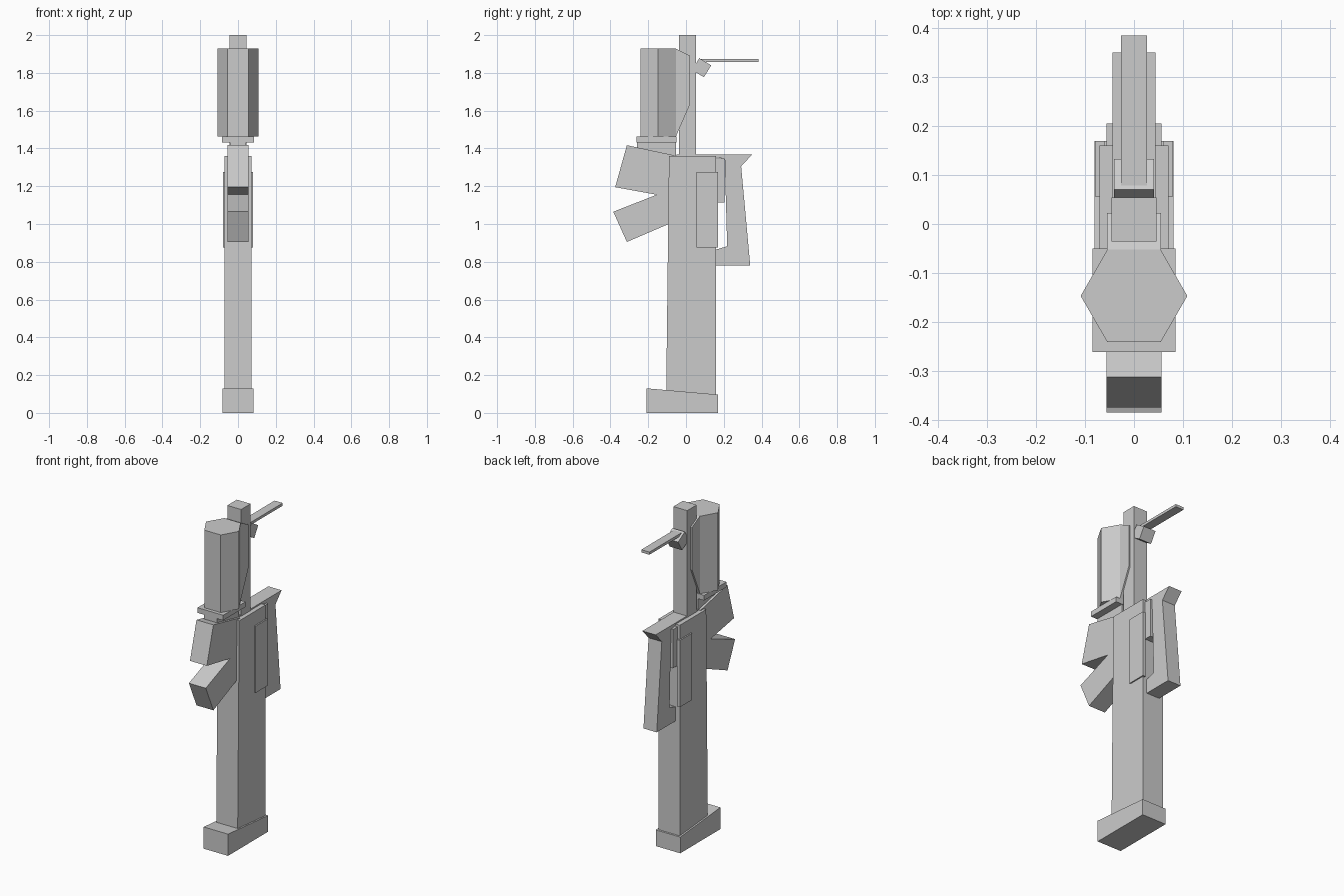
import bpy
import bmesh
import math

cube = bpy.data.objects.get("Cube")
if cube:
    bpy.data.objects.remove(cube, do_unlink=True)

grey = bpy.data.materials.new("plain_grey")
grey.use_nodes = True
grey.diffuse_color = (0.6, 0.6, 0.6, 1)
grey.node_tree.nodes["Principled BSDF"].inputs["Base Color"].default_value = (0.6, 0.6, 0.6, 1)


def finish(name, bm):
    bmesh.ops.recalc_face_normals(bm, faces=bm.faces)
    mesh = bpy.data.meshes.new(name)
    bm.to_mesh(mesh)
    bm.free()
    mesh.materials.append(grey)
    obj = bpy.data.objects.new(name, mesh)
    bpy.context.collection.objects.link(obj)
    return obj


def side_profile(name, points, x0, x1):
    """Extrude a (y, z) outline from x0 to x1."""
    bm = bmesh.new()
    face = bm.faces.new([bm.verts.new((x0, y, z)) for y, z in points])
    ext = bmesh.ops.extrude_face_region(bm, geom=[face])
    verts = [v for v in ext["geom"] if isinstance(v, bmesh.types.BMVert)]
    bmesh.ops.translate(bm, verts=verts, vec=(x1 - x0, 0, 0))
    return finish(name, bm)


def centred(name, points, half):
    return side_profile(name, points, -half, half)


def box(name, y0, y1, z0, z1, half):
    return centred(name, [(y0, z0), (y1, z0), (y1, z1), (y0, z1)], half)


# Long body and sloped foot
centred("body", [(-0.105, 0.08), (0.16, 0.08), (0.16, 1.36), (-0.09, 1.36)], 0.071)
centred("foot", [(-0.21, 0), (0.17, 0), (0.17, 0.097), (-0.21, 0.13)], 0.081)

# Raised panels on both sides
for name, s in (("left_panel", 1), ("right_panel", -1)):
    a, b = sorted((s * 0.06, s * 0.079))
    side_profile(name, [(0.055, 0.875), (0.17, 0.875), (0.17, 1.275), (0.055, 1.275)], a, b)

# Forked front grip
centred("front_grip", [(-0.313, 1.417), (-0.375, 1.195), (-0.155, 1.155),
                       (-0.385, 1.065), (-0.313, 0.905), (-0.08, 1.005),
                       (-0.06, 1.363)], 0.056)

# Rear handle with its flared top and the block in front of it
centred("rear_handle", [(-0.05, 1.368), (0.35, 1.368), (0.292, 1.305), (0.34, 0.78),
                        (0.15, 0.78), (0.15, 0.862), (0.218, 0.882),
                        (0.205, 1.345), (0.15, 1.355), (-0.05, 1.355)], 0.044)
box("rear_block", 0.15, 0.205, 1.115, 1.347, 0.056)

# Upper column
box("column", -0.036, 0.054, 1.3, 2.0, 0.046)

# Hexagonal drum, its back brace, mounting plate and neck
bm = bmesh.new()
bmesh.ops.create_cone(bm, cap_ends=True, segments=6, radius1=0.109, radius2=0.109, depth=0.465)
r = math.radians(30)
first = max(bm.verts, key=lambda v: v.co.x)
if abs(first.co.y) > 0.01:
    for v in bm.verts:
        x, y = v.co.x, v.co.y
        v.co.x = x * math.cos(r) - y * math.sin(r)
        v.co.y = x * math.sin(r) + y * math.cos(r)
bmesh.ops.translate(bm, verts=bm.verts, vec=(0, -0.147, 1.6955))
finish("hex_drum", bm)
centred("drum_brace", [(-0.07, 1.928), (-0.053, 1.928), (0.022, 1.89), (0.022, 1.635),
                       (-0.053, 1.464), (-0.07, 1.464)], 0.055)
box("drum_plate", -0.262, -0.05, 1.432, 1.463, 0.085)
box("drum_neck", -0.26, -0.053, 1.34, 1.432, 0.042)

# Tilted hinge block and thin lever
centred("hinge_block", [(0.07, 1.878), (0.133, 1.84), (0.095, 1.777), (0.032, 1.815)], 0.041)
box("lever", 0.07, 0.385, 1.857, 1.873, 0.027)
